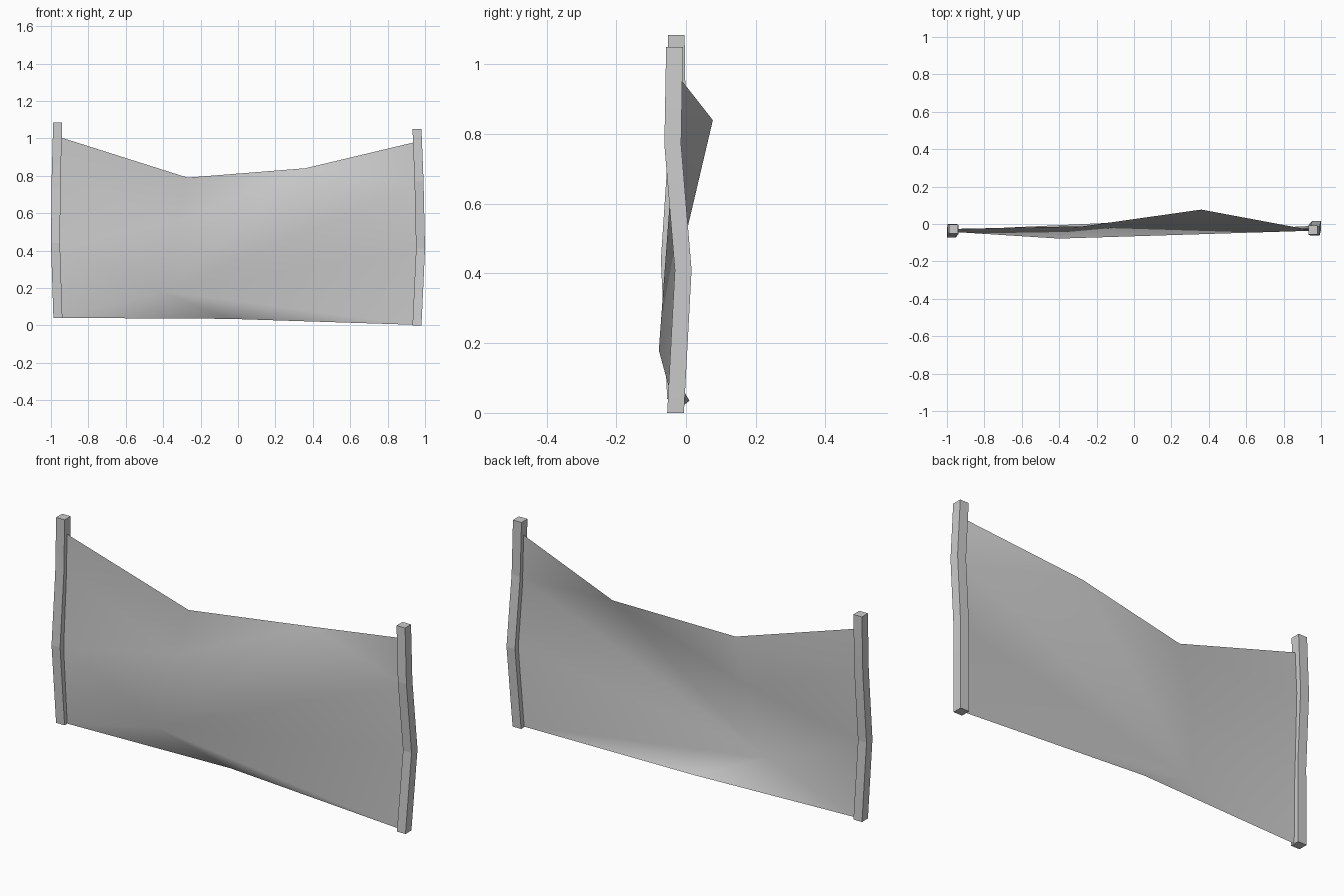
import bpy, bmesh
from math import radians

cube = bpy.data.objects.get("Cube")
if cube:
    bpy.data.objects.remove(cube)

grey = bpy.data.materials.new("plain grey")
grey.use_nodes = True
colour = (0.6, 0.6, 0.6, 1)
grey.diffuse_color = colour
grey.node_tree.nodes["Principled BSDF"].inputs["Base Color"].default_value = colour


def make_object(name, bm, angle):
    mesh = bpy.data.meshes.new(name)
    bmesh.ops.recalc_face_normals(bm, faces=bm.faces)
    bm.to_mesh(mesh)
    bm.free()
    mesh.materials.append(grey)
    obj = bpy.data.objects.new(name, mesh)
    bpy.context.collection.objects.link(obj)
    bpy.ops.object.select_all(action="DESELECT")
    obj.select_set(True)
    bpy.context.view_layer.objects.active = obj
    bpy.ops.object.shade_smooth_by_angle(angle=radians(angle))


def post(name, path, half=0.024):
    """Square post that follows a slightly crooked path."""
    bm = bmesh.new()
    corners = [(-half, -half), (half, -half), (half, half), (-half, half)]
    rings = [[bm.verts.new((x + a, y + b, z)) for a, b in corners]
             for x, y, z in path]
    for low, high in zip(rings, rings[1:]):
        for i in range(4):
            j = (i + 1) % 4
            bm.faces.new((low[i], low[j], high[j], high[i]))
    bm.faces.new(rings[0])
    bm.faces.new(rings[-1])
    make_object(name, bm, 5)


# Crooked posts
post("right_post", [(-0.963, -0.03, 0.04), (-0.976, -0.048, 0.44),
                    (-0.972, -0.024, 0.8), (-0.964, -0.028, 1.085)])
post("left_post", [(0.957, -0.03, 0), (0.976, -0.008, 0.41),
                   (0.968, -0.038, 0.77), (0.957, -0.033, 1.05)])

# Sagging cloth with creases running out from the pushed-in point
points = {
    "hem_right": (-0.95, -0.032, 0.04),
    "hem_mid": (-0.05, 0.01, 0.035),
    "hem_left": (0.948, -0.03, 0.003),
    "low_right": (-0.955, -0.043, 0.42),
    "bulge": (-0.4, -0.078, 0.18),
    "low_left": (0.958, -0.01, 0.41),
    "high_right": (-0.953, -0.026, 0.8),
    "hollow": (-0.33, -0.022, 0.55),
    "high_left": (0.952, -0.036, 0.75),
    "top_right": (-0.948, -0.03, 1.005),
    "dip": (-0.27, -0.012, 0.79),
    "flare": (0.36, 0.077, 0.84),
    "top_left": (0.948, -0.033, 0.98),
}
# Rims of the fans of triangles around each crease point
fans = {
    "bulge": ["hollow", "low_right", "hem_right", "hem_mid", "hem_left",
              "low_left", "high_left", "flare", "hollow"],
    "hollow": ["flare", "dip", "high_right", "low_right"],
    "flare": ["high_left", "top_left"],
    "dip": ["top_right", "high_right"],
}
bm = bmesh.new()
verts = {name: bm.verts.new(p) for name, p in points.items()}
for hub, rim in fans.items():
    for a, b in zip(rim, rim[1:]):
        bm.faces.new((verts[hub], verts[a], verts[b]))
make_object("cloth", bm, 80)
